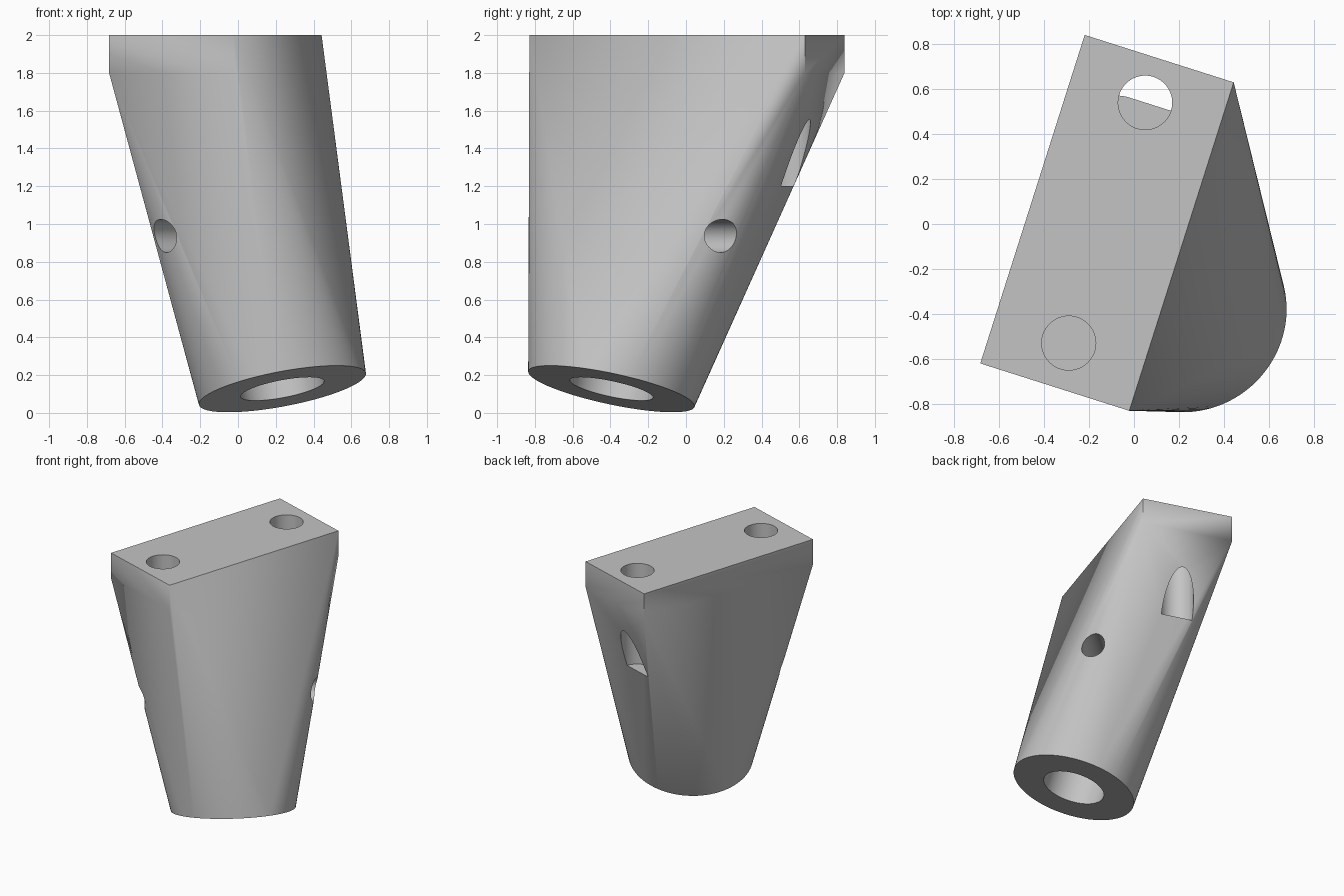
import bpy, bmesh, math
from mathutils import Vector, Matrix

cube = bpy.data.objects.get("Cube")
if cube:
    bpy.data.objects.remove(cube, do_unlink=True)

# One plain grey for the whole part
grey = bpy.data.materials.new("light_grey")
grey.use_nodes = True
colour = (0.55, 0.55, 0.55, 1)
grey.diffuse_color = colour
grey.node_tree.nodes["Principled BSDF"].inputs["Base Color"].default_value = colour

# Main layout: tilted leg axis from the foot up to the middle of the mounting pad
foot = Vector((0.235, -0.395, 0.127))
pad = Vector((-0.12, 0.005, 2.0))
axis = (pad - foot).normalized()
across = Vector((0.953, -0.303, 0)).normalized()
along = Vector((-across.y, across.x, 0))
tilt = Vector((0, 0, 1)).rotation_difference(axis).to_matrix().to_4x4()


def make_object(name, bm):
    mesh = bpy.data.meshes.new(name)
    bm.to_mesh(mesh)
    bm.free()
    mesh.materials.append(grey)
    obj = bpy.data.objects.new(name, mesh)
    bpy.context.collection.objects.link(obj)
    return obj


def drill(target, name, start, end, radius):
    """Cut a round hole between two points."""
    bm = bmesh.new()
    line = end - start
    turn = Vector((0, 0, 1)).rotation_difference(line).to_matrix().to_4x4()
    bmesh.ops.create_cone(bm, cap_ends=True, segments=64, radius1=radius, radius2=radius,
                          depth=line.length,
                          matrix=Matrix.Translation((start + end) / 2) @ turn)
    cutter = make_object(name, bm)
    cutter.hide_render = True
    cutter.hide_viewport = True
    mod = target.modifiers.new(name, 'BOOLEAN')
    mod.operation = 'DIFFERENCE'
    mod.solver = 'EXACT'
    mod.object = cutter
    return cutter


# Leg body: hull of the rectangular pad and the round slanted foot
bm = bmesh.new()
for z in (1.8, 2.0):
    for a in (-0.347, 0.347):
        for b in (-0.765, 0.765):
            p = pad + across * a + along * b
            bm.verts.new((p.x, p.y, z))
bmesh.ops.create_circle(bm, segments=96, radius=0.45, matrix=Matrix.Translation(foot) @ tilt)
hull = bmesh.ops.convex_hull(bm, input=bm.verts[:])
loose = [g for g in hull["geom_interior"] if isinstance(g, bmesh.types.BMVert)]
bmesh.ops.delete(bm, geom=loose, context='VERTS')
bmesh.ops.dissolve_limit(bm, angle_limit=math.radians(0.1), verts=bm.verts[:], edges=bm.edges[:])
bmesh.ops.recalc_face_normals(bm, faces=bm.faces[:])
body = make_object("leg_body", bm)

# Holes: rod socket, cross pin and two mounting holes
pin_centre = foot + axis * 0.842
pin_dir = axis.cross(Vector((0, 0, 1))).normalized()
cutters = [
    drill(body, "socket_cutter", foot - axis * 0.2, foot + axis * 1.2, 0.225),
    drill(body, "pin_hole_cutter", pin_centre - pin_dir, pin_centre + pin_dir, 0.0875),
]
for side, name in ((-1, "front"), (1, "back")):
    top = pad + along * 0.56 * side
    cutters.append(drill(body, name + "_mount_hole_cutter",
                         Vector((top.x, top.y, 1.2)), top + Vector((0, 0, 0.2)), 0.12))

# Apply the cuts and drop the cutters
bpy.ops.object.select_all(action='DESELECT')
bpy.context.view_layer.objects.active = body
body.select_set(True)
for mod in list(body.modifiers):
    bpy.ops.object.modifier_apply(modifier=mod.name)
for cutter in cutters:
    bpy.data.objects.remove(cutter, do_unlink=True)
bpy.ops.object.shade_smooth_by_angle(angle=math.radians(20))
